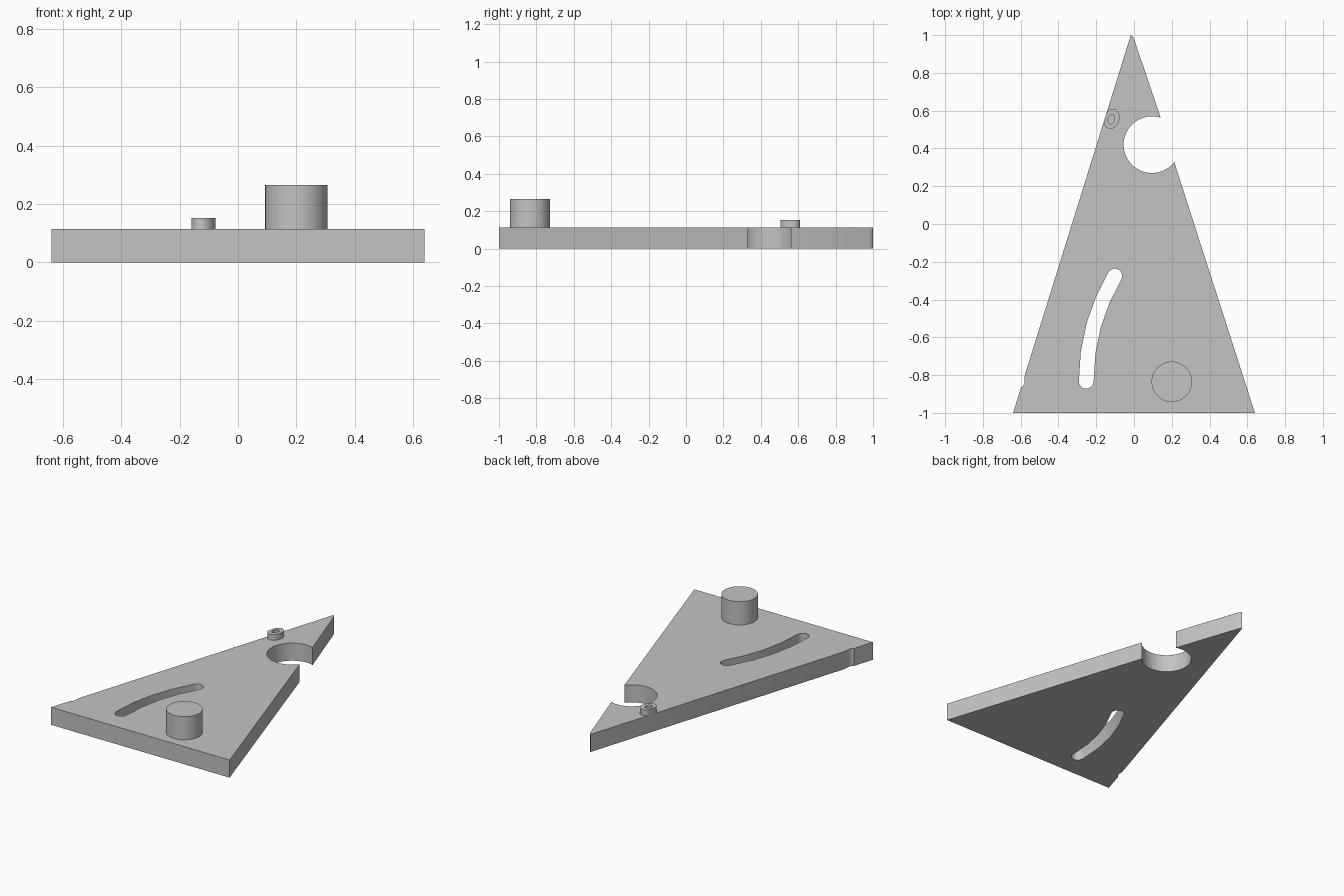
import bpy, bmesh, math
from mathutils import Vector

if "Cube" in bpy.data.objects:
    bpy.data.objects.remove(bpy.data.objects["Cube"])

grey = bpy.data.materials.new("plain grey")
grey.diffuse_color = (0.55, 0.55, 0.55, 1)
grey.use_nodes = True
grey.node_tree.nodes["Principled BSDF"].inputs["Base Color"].default_value = grey.diffuse_color
THICK = 0.114


def arc(cx, cy, rx, ry, a0, a1, n, tilt=0):
    """Points on an elliptical arc, angles in degrees."""
    t, pts = math.radians(tilt), []
    for i in range(n + 1):
        a = math.radians(a0 + (a1 - a0) * i / n)
        x, y = rx * math.cos(a), ry * math.sin(a)
        pts.append((cx + x * math.cos(t) - y * math.sin(t),
                    cy + x * math.sin(t) + y * math.cos(t)))
    return pts


def prism(name, loops, z0, z1):
    """Extrude an outline (first loop) with holes (other loops)."""
    curve = bpy.data.curves.new(name, 'CURVE')
    curve.dimensions = '2D'
    curve.fill_mode = 'BOTH'
    curve.extrude = (z1 - z0) / 2
    for loop in loops:
        spline = curve.splines.new('POLY')
        spline.points.add(len(loop) - 1)
        for p, (x, y) in zip(spline.points, loop):
            p.co = (x, y, 0, 1)
        spline.use_cyclic_u = True
    obj = bpy.data.objects.new(name, curve)
    bpy.context.collection.objects.link(obj)
    bpy.ops.object.select_all(action='DESELECT')
    obj.select_set(True)
    bpy.context.view_layer.objects.active = obj
    bpy.ops.object.convert(target='MESH')
    obj = bpy.context.view_layer.objects.active
    bm = bmesh.new()
    bm.from_mesh(obj.data)
    bmesh.ops.remove_doubles(bm, verts=bm.verts, dist=0.0002)
    bmesh.ops.translate(bm, verts=bm.verts, vec=(0, 0, (z0 + z1) / 2))
    bmesh.ops.recalc_face_normals(bm, faces=bm.faces)
    bm.to_mesh(obj.data)
    bm.free()
    obj.data.materials.clear()
    obj.data.materials.append(grey)
    bpy.ops.object.shade_smooth_by_angle(angle=math.radians(30))
    return obj


def slot(path, r):
    """Rounded slot of half width r along a path."""
    pts = [Vector(p) for p in path]
    dirs = [(pts[min(i + 1, len(pts) - 1)] - pts[max(i - 1, 0)]).normalized()
            for i in range(len(pts))]
    side = [Vector((-d.y, d.x)) * r for d in dirs]
    left = [tuple(p + s) for p, s in zip(pts, side)]
    right = [tuple(p - s) for p, s in zip(pts, side)]
    a_end = math.degrees(math.atan2(side[-1].y, side[-1].x))
    a_start = math.degrees(math.atan2(-side[0].y, -side[0].x))
    end = arc(*pts[-1], r, r, a_end, a_end - 180, 10)[1:-1]
    start = arc(*pts[0], r, r, a_start, a_start - 180, 10)[1:-1]
    return left + end + right[::-1] + start


# Triangular plate with round side bite, edge nick and curved slot
bite = arc(0.095, 0.42, 0.15, 0.15, -38, -288, 36)
outline = ([(-0.64, -1), (0.64, -1)] + bite +
           [(0.0, 0.98), (-0.008, 0.993), (-0.017, 1.0),
            (-0.578, -0.80), (-0.581, -0.845), (-0.588, -0.858), (-0.598, -0.865)])
path = [(-0.102, -0.275), (-0.165, -0.40), (-0.213, -0.535),
        (-0.243, -0.68), (-0.253, -0.833)]
prism("plate", [outline, slot(path, 0.039)], 0, THICK)

# Tall round peg
prism("peg", [arc(0.2, -0.835, 0.107, 0.107, 0, 360, 48)[:-1]], THICK, 0.265)

# Small hollow stub, trimmed flush with the plate's left edge
stub = arc(-0.119, 0.557, 0.041, 0.054, 0, 360, 24, -17)[:-1]
stub = [(max(x, -0.64 + (y + 1) * 0.3115), y) for x, y in stub]
hole = arc(-0.12, 0.555, 0.017, 0.026, 0, 360, 16, -17)[:-1]
prism("stub", [stub, hole], THICK, 0.152)
